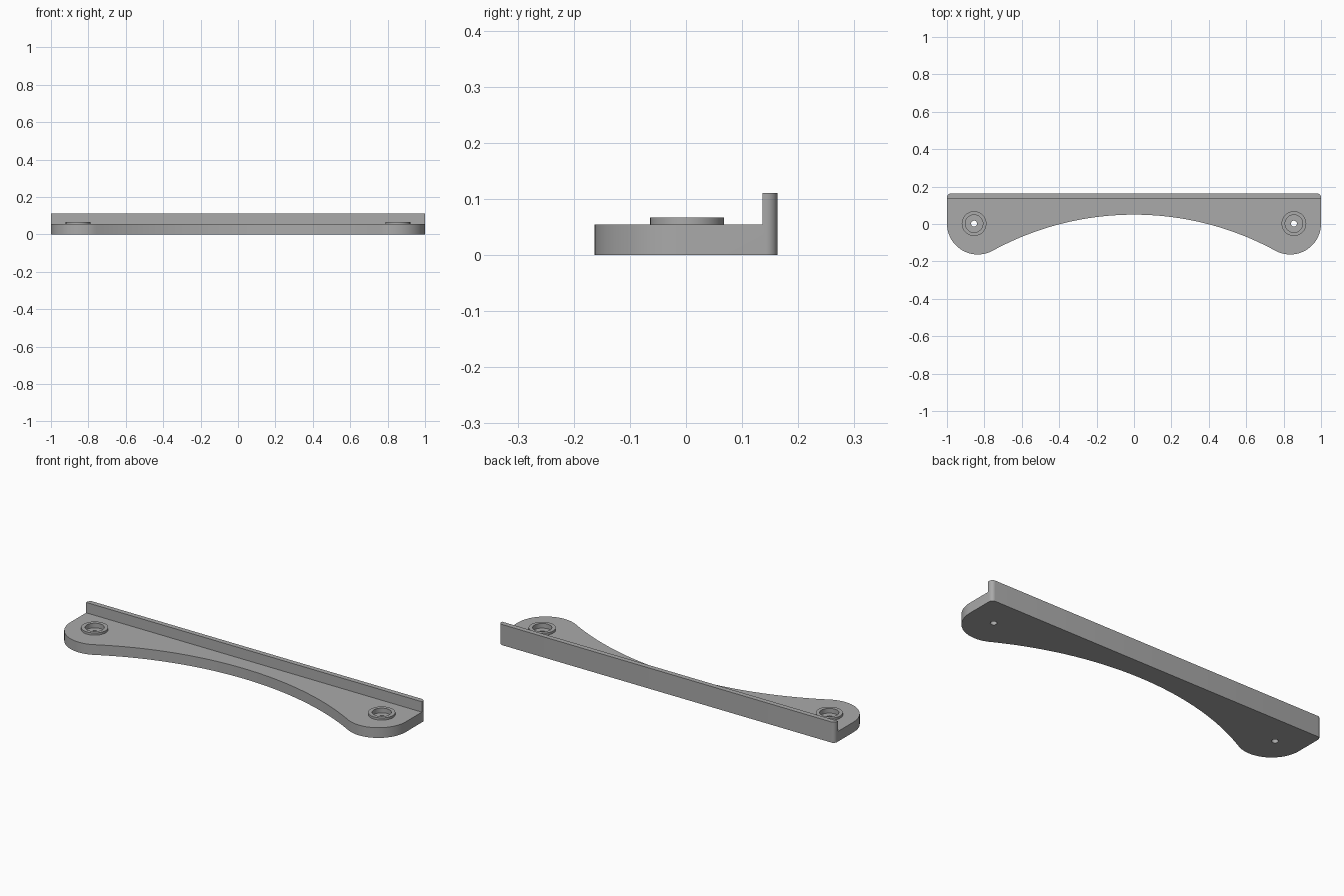
import bpy, bmesh, math

if "Cube" in bpy.data.objects:
    bpy.data.objects.remove(bpy.data.objects["Cube"])

END_X, END_Y, END_R = 0.835, 0.002, 0.165   # rounded ends
APEX_Y, ARC_R = 0.05, 1.578                 # concave front edge, tangent to the ends
BACK, WALL_FRONT = 0.163, 0.136
PLATE_H, WALL_H, BOSS_H = 0.055, 0.111, 0.067
BOSS_X, BOSS_Y = 0.855, 0.002

grey = bpy.data.materials.new("grey")
grey.diffuse_color = (0.4, 0.4, 0.4, 1)
grey.use_nodes = True
grey.node_tree.nodes["Principled BSDF"].inputs["Base Color"].default_value = grey.diffuse_color


def arc(cx, cy, r, a0, a1, n):
    return [(cx + r * math.cos(a0 + (a1 - a0) * i / n),
             cy + r * math.sin(a0 + (a1 - a0) * i / n)) for i in range(n + 1)]


def prism(name, outline, z0, z1):
    bm = bmesh.new()
    face = bm.faces.new([bm.verts.new((x, y, z0)) for x, y in outline])
    top = bmesh.ops.extrude_face_region(bm, geom=[face])["geom"]
    bmesh.ops.translate(bm, vec=(0, 0, z1 - z0),
                        verts=[g for g in top if isinstance(g, bmesh.types.BMVert)])
    bmesh.ops.recalc_face_normals(bm, faces=bm.faces)
    me = bpy.data.meshes.new(name)
    bm.to_mesh(me)
    bm.free()
    me.materials.append(grey)
    ob = bpy.data.objects.new(name, me)
    bpy.context.collection.objects.link(ob)
    return ob


def disc(name, x, r, z0, z1):
    return prism(name, arc(x, BOSS_Y, r, 0, 2 * math.pi, 48)[:-1], z0, z1)


def combine(target, tool, operation):
    mod = target.modifiers.new(operation, "BOOLEAN")
    mod.operation, mod.solver, mod.object = operation, "EXACT", tool
    bpy.context.view_layer.objects.active = target
    bpy.ops.object.modifier_apply(modifier=mod.name)
    bpy.data.objects.remove(tool)


# Half outline from the back corner round the end to the middle of the front arc
tilt = math.asin(END_X / (ARC_R + END_R))
half = arc(1 - 0.02, BACK - 0.02, 0.02, math.pi / 2, 0, 6)
half += arc(END_X, END_Y, END_R, 0, -math.pi / 2 - tilt, 28)
half += arc(0, APEX_Y - ARC_R, ARC_R, math.pi / 2 - tilt, math.pi / 2, 28)[1:]
outline = half + [(-x, y) for x, y in reversed(half[:-1])]

# Plate and back wall cut from one block
bracket = prism("bracket", outline, 0, WALL_H)
combine(bracket, prism("step_cutter", [(-1.2, -0.4), (1.2, -0.4), (1.2, WALL_FRONT),
                                       (-1.2, WALL_FRONT)], PLATE_H, 0.3), "DIFFERENCE")

# Raised screw bosses with counterbore and through hole
for x in (-BOSS_X, BOSS_X):
    combine(bracket, disc("boss", x, 0.066, 0.03, BOSS_H), "UNION")
    combine(bracket, disc("counterbore", x, 0.047, 0.042, 0.2), "DIFFERENCE")
    combine(bracket, disc("screw_hole", x, 0.016, -0.1, 0.2), "DIFFERENCE")

bpy.ops.object.select_all(action="DESELECT")
bracket.select_set(True)
bpy.context.view_layer.objects.active = bracket
bpy.ops.object.shade_smooth_by_angle(angle=math.radians(30))
